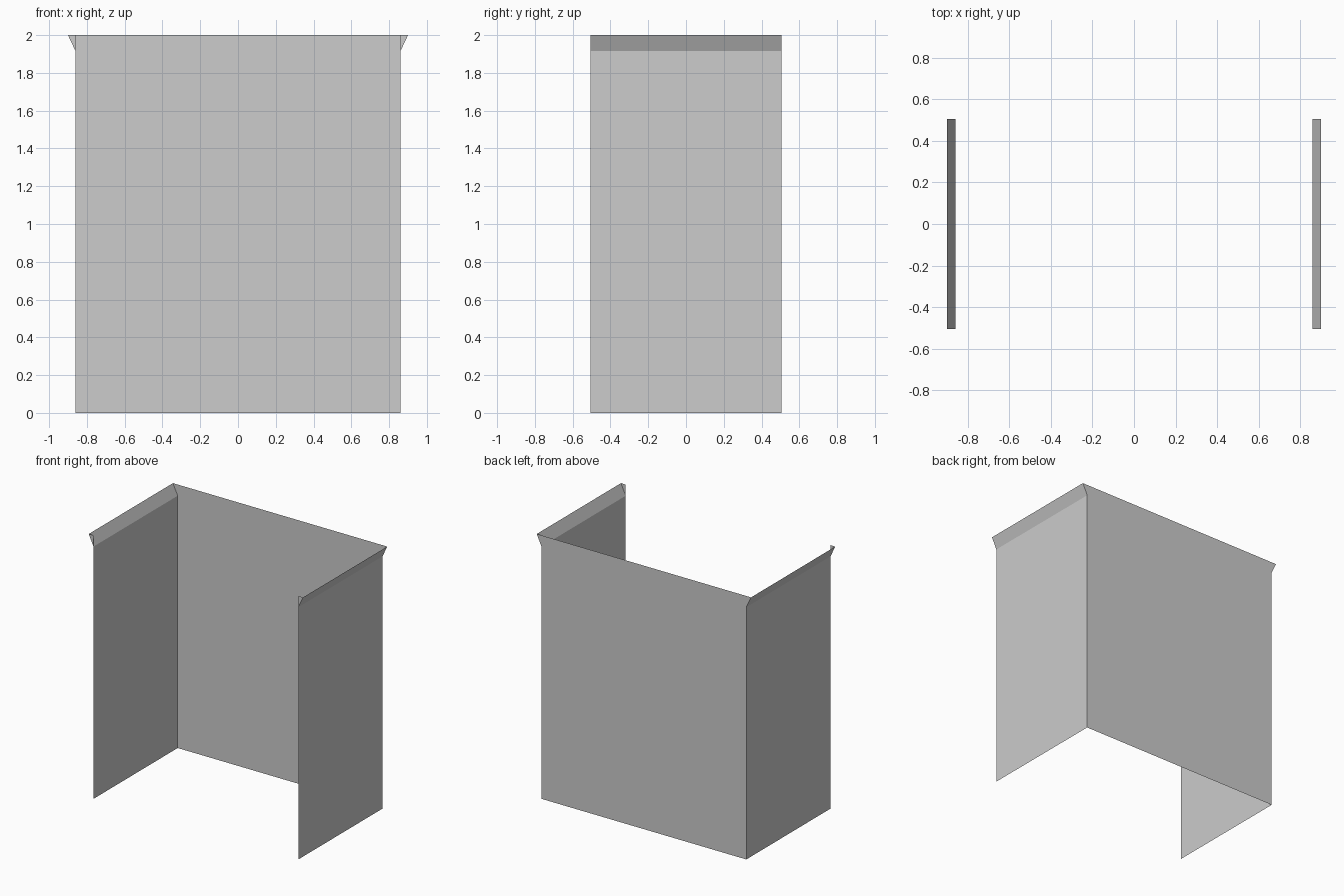
import bpy
import bmesh

cube = bpy.data.objects.get("Cube")
if cube:
    bpy.data.objects.remove(cube, do_unlink=True)

# Main dimensions
WALL_X, LIP_X, HALF_Y = 0.86, 0.90, 0.505
LIP_Z, TOP_Z = 1.915, 2.0

gray = bpy.data.materials.new("light_gray")
gray.use_nodes = True
gray.diffuse_color = (0.604, 0.604, 0.604, 1)
gray.node_tree.nodes["Principled BSDF"].inputs["Base Color"].default_value = gray.diffuse_color


def sheet(name, points):
    """Make one thin flat panel from its corner points."""
    mesh = bpy.data.meshes.new(name)
    bm = bmesh.new()
    bm.faces.new([bm.verts.new(p) for p in points])
    bm.to_mesh(mesh)
    bm.free()
    mesh.materials.append(gray)
    obj = bpy.data.objects.new(name, mesh)
    bpy.context.collection.objects.link(obj)
    return obj


def strip(name, start, end):
    """Panel running front to back between two (x, z) points."""
    (x0, z0), (x1, z1) = start, end
    return sheet(name, [(x0, -HALF_Y, z0), (x0, HALF_Y, z0),
                        (x1, HALF_Y, z1), (x1, -HALF_Y, z1)])


# Back wall, flaring out at the top to meet the lips
half = [(WALL_X, 0), (WALL_X, LIP_Z), (LIP_X, TOP_Z)]
outline = half + [(-x, z) for x, z in reversed(half)]
sheet("back_wall", [(x, HALF_Y, z) for x, z in reversed(outline)])

# Side walls, their flared lips and the small front gussets
for side, s in (("left", 1), ("right", -1)):
    foot, bend, rim = (s * WALL_X, 0), (s * WALL_X, LIP_Z), (s * LIP_X, TOP_Z)
    parts = [
        strip(side + "_wall", foot, bend),
        strip(side + "_lip", bend, rim),
        sheet(side + "_front_gusset", [(x, -HALF_Y, z) for x, z in
                                       (bend, rim, (s * WALL_X, TOP_Z))]),
    ]
    # Keep the outer side of each panel facing outward
    if s < 0:
        for part in parts:
            part.data.flip_normals()
